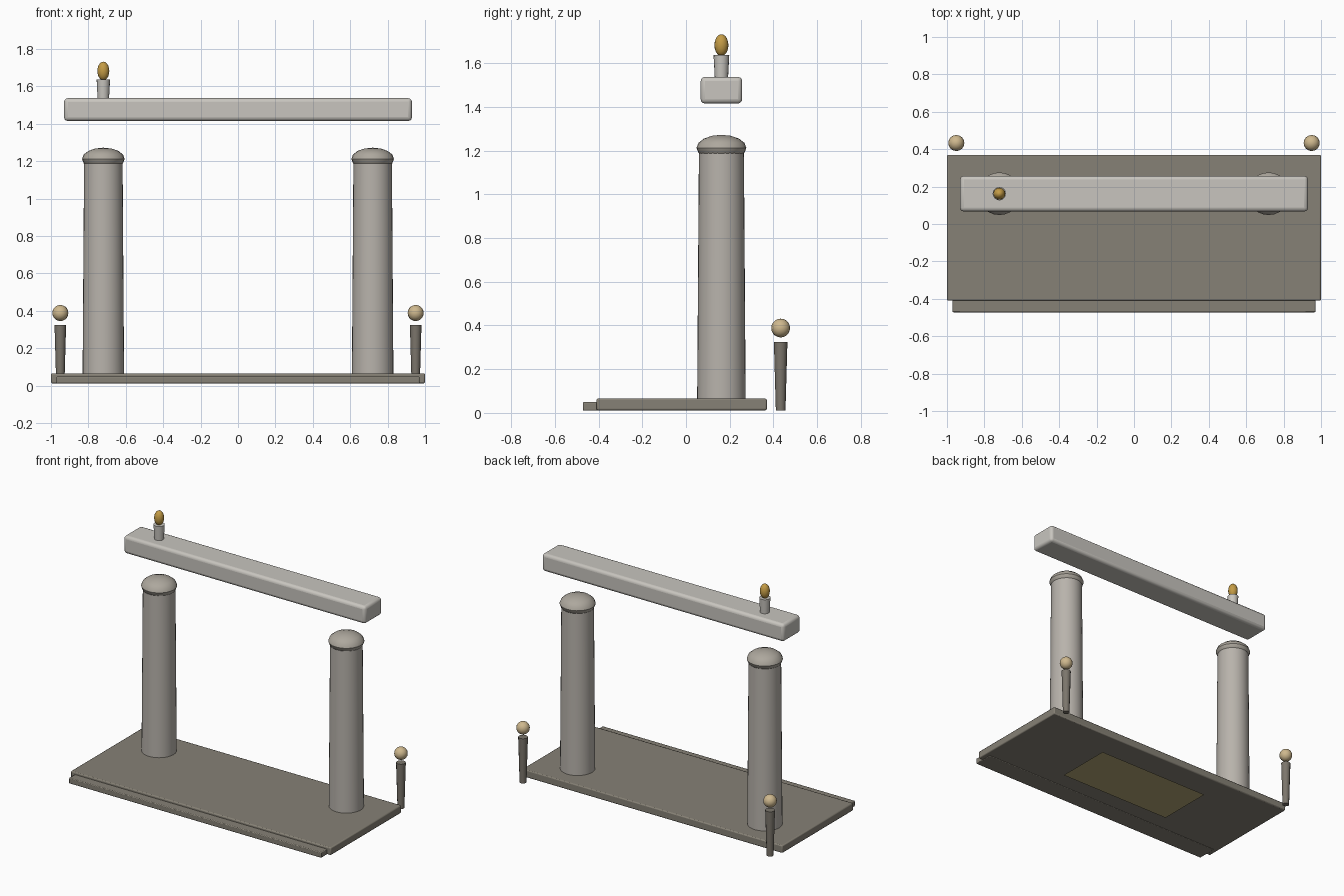
import bpy, math

if "Cube" in bpy.data.objects:
    bpy.data.objects.remove(bpy.data.objects["Cube"])


def material(name, rgb):
    m = bpy.data.materials.new(name)
    m.diffuse_color = (*rgb, 1)
    m.use_nodes = True
    m.node_tree.nodes["Principled BSDF"].inputs["Base Color"].default_value = m.diffuse_color
    return m


stone = material("dark_stone", (0.24, 0.22, 0.18))
pale = material("pale_stone", (0.58, 0.56, 0.52))
column_mat = material("column_stone", (0.48, 0.45, 0.41))
cap_mat = material("cap_stone", (0.42, 0.39, 0.34))
post_mat = material("post_stone", (0.20, 0.18, 0.15))
tan = material("tan", (0.62, 0.48, 0.27))
gold = material("gold", (0.55, 0.33, 0.06))
glow = material("warm_patch", (0.45, 0.38, 0.18))


def finish(name, mat, smooth=True):
    ob = bpy.context.object
    ob.name = name
    ob.data.materials.append(mat)
    if smooth:
        bpy.ops.object.shade_smooth_by_angle(angle=math.radians(35))
    return ob


def box(name, x, y, z, mat, bevel, segments=2):
    """Rounded box from (min, max) ranges."""
    bpy.ops.mesh.primitive_cube_add(size=1, location=[sum(r) / 2 for r in (x, y, z)])
    ob = bpy.context.object
    ob.scale = [r[1] - r[0] for r in (x, y, z)]
    bpy.ops.object.transform_apply(location=False, rotation=False, scale=True)
    mod = ob.modifiers.new("bevel", 'BEVEL')
    mod.width = bevel
    mod.segments = segments
    return finish(name, mat)


def tapered(name, x, y, z0, z1, r0, r1, mat, sides):
    bpy.ops.mesh.primitive_cone_add(vertices=sides, radius1=r0, radius2=r1,
                                    depth=z1 - z0, location=(x, y, (z0 + z1) / 2))
    return finish(name, mat)


def ball(name, x, y, z, r, h, mat, segments, rings):
    bpy.ops.mesh.primitive_uv_sphere_add(segments=segments, ring_count=rings,
                                         radius=1, location=(x, y, z))
    bpy.context.object.scale = (r, r, h)
    bpy.ops.object.transform_apply(location=False, rotation=False, scale=True)
    return finish(name, mat)


# Base slab, front step and patch on the underside
box("base_slab", (-1, 1), (-0.41, 0.37), (0.012, 0.065), stone, 0.007)
box("front_step", (-0.97, 0.97), (-0.472, -0.33), (0.01, 0.049), stone, 0.005)
bpy.ops.mesh.primitive_plane_add(size=1, location=(0, 0, 0))
bpy.context.object.scale = (0.88, 0.40, 1)
finish("ground_patch", glow, False)

# Columns with domed caps, and small posts with floating balls behind
for side, s in (("left", -1), ("right", 1)):
    tapered(side + "_column", s * 0.72, 0.162, 0.055, 1.19, 0.111, 0.103, column_mat, 32)
    ball(side + "_column_cap", s * 0.72, 0.162, 1.212, 0.114, 0.06, cap_mat, 24, 8)
    tapered(side + "_post", s * 0.95, 0.433, 0.01, 0.325, 0.022, 0.031, post_mat, 12)
    ball(side + "_post_ball", s * 0.95, 0.433, 0.388, 0.043, 0.043, tan, 16, 10)

# Floating beam with a small lamp
box("top_beam", (-0.93, 0.93), (0.067, 0.257), (1.415, 1.537), pale, 0.02, 3)
tapered("lamp_stem", -0.72, 0.162, 1.525, 1.637, 0.03, 0.036, pale, 16)
ball("lamp_flame", -0.72, 0.162, 1.682, 0.032, 0.05, gold, 16, 10)
